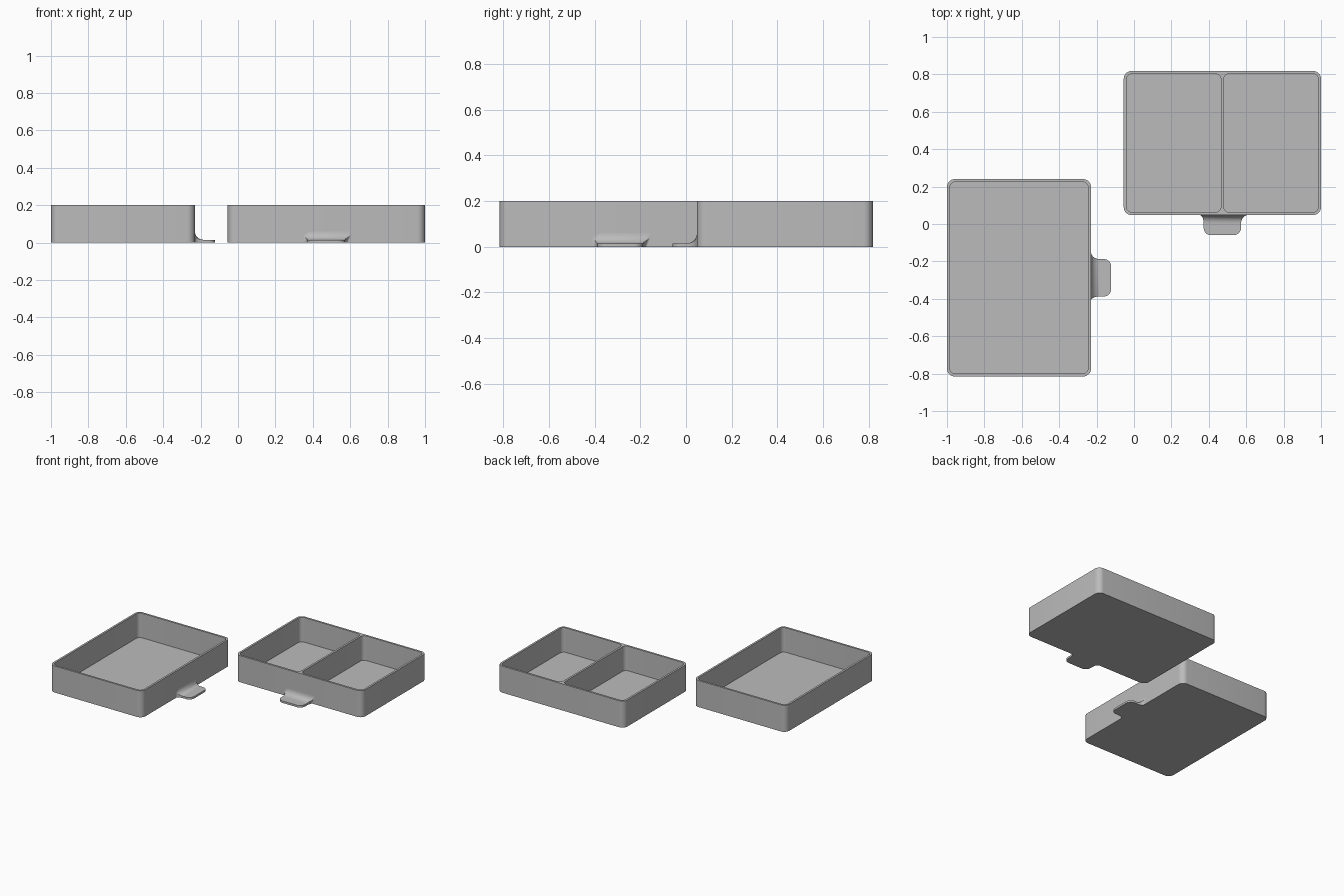
import bpy, bmesh
from math import sin, cos, pi, sqrt
from mathutils import Matrix, Vector

cube = bpy.data.objects.get("Cube")
if cube:
    bpy.data.objects.remove(cube)

grey = bpy.data.materials.new("plain grey")
grey.use_nodes = True
COLOUR = (0.5, 0.5, 0.5, 1)
grey.diffuse_color = COLOUR
grey.node_tree.nodes["Principled BSDF"].inputs["Base Color"].default_value = COLOUR

LENGTH, DEPTH, HEIGHT = 1.055, 0.77, 0.2
WALL, FLOOR = 0.015, 0.015


def finish(bm, name, place):
    bmesh.ops.recalc_face_normals(bm, faces=bm.faces)
    mesh = bpy.data.meshes.new(name)
    bm.to_mesh(mesh)
    bm.free()
    mesh.materials.append(grey)
    ob = bpy.data.objects.new(name, mesh)
    ob.matrix_world = place
    bpy.context.collection.objects.link(ob)
    bpy.ops.object.select_all(action="DESELECT")
    ob.select_set(True)
    bpy.context.view_layer.objects.active = ob
    bpy.ops.object.shade_smooth_by_angle(angle=pi / 6)


def rounded_loop(bm, x0, x1, y0, y1, r, z, steps=8):
    """Ring of vertices around a rectangle with rounded corners."""
    corners = [(x1 - r, y1 - r), (x0 + r, y1 - r), (x0 + r, y0 + r), (x1 - r, y0 + r)]
    ring = []
    for i, (cx, cy) in enumerate(corners):
        for s in range(steps + 1):
            a = (i + s / steps) * pi / 2
            ring.append(bm.verts.new((cx + r * cos(a), cy + r * sin(a), z)))
    return ring


def bridge(bm, low, high):
    for i in range(len(low)):
        j = (i + 1) % len(low)
        bm.faces.new((low[i], low[j], high[j], high[i]))


def ring_edges(bm, ring):
    return [bm.edges.get((ring[i - 1], ring[i])) for i in range(len(ring))]


def tray(name, place, compartments):
    """Box with rounded corners and one or more open compartments side by side."""
    bm = bmesh.new()
    hx, hy = LENGTH / 2, DEPTH / 2
    outer = [rounded_loop(bm, -hx, hx, -hy, hy, 0.042, z) for z in (0, HEIGHT)]
    bridge(bm, *outer)
    bm.faces.new(outer[0])
    rim = ring_edges(bm, outer[1])
    width = (LENGTH - WALL * (compartments + 1)) / compartments
    for i in range(compartments):
        x0 = -hx + WALL + i * (width + WALL)
        inner = [rounded_loop(bm, x0, x0 + width, -hy + WALL, hy - WALL, 0.03, z)
                 for z in (FLOOR, HEIGHT)]
        bridge(bm, *inner)
        bm.faces.new(inner[0])
        rim += ring_edges(bm, inner[1])
    # Flat rim between the outer wall and the compartments
    bmesh.ops.triangle_fill(bm, edges=rim, use_beauty=True, normal=(0, 0, 1))
    finish(bm, name, place)


def pull_tab(name, place):
    """Thin tab with rounded tip, swept up and out into the wall by a fillet."""
    bm = bmesh.new()
    reach, half, thick, fillet, tip = 0.108, 0.1, 0.015, 0.045, 0.04
    stops = [fillet * (1 - cos(i * pi / 16)) for i in range(9)]
    stops += [reach - tip + tip * sin(i * pi / 16) for i in range(9)]
    rings = []
    for d in stops:
        k = max(0, 1 - d / fillet)
        rise = fillet * (1 - sqrt(1 - k * k))
        t = max(0, d - reach + tip) / tip
        trim = tip * (1 - sqrt(max(0, 1 - t * t)))
        left = -half - rise * 0.5 + trim
        right = half + rise * 0.85 - trim
        y = -DEPTH / 2 - d
        rings.append([bm.verts.new(p) for p in (
            (left, y, 0), (right - rise * 0.5, y, 0),
            (right, y, thick + rise * 0.7), (right - rise * 0.3, y, thick + rise),
            (left + rise * 0.7, y, thick + rise), (left, y, thick + rise * 0.6))])
    for a, b in zip(rings, rings[1:]):
        bridge(bm, a, b)
    bm.faces.new(rings[0])
    bm.faces.new(rings[-1])
    bmesh.ops.remove_doubles(bm, verts=bm.verts, dist=0.0001)
    finish(bm, name, place)


# Two trays, one turned a quarter
divided = Matrix.Translation(Vector((0.4725, 0.433, 0)))
single = Matrix.Translation(Vector((-0.615, -0.2875, 0))) @ Matrix.Rotation(pi / 2, 4, "Z")
for label, place, count in (("divided", divided, 2), ("open", single, 1)):
    tray(label + "_tray", place, count)
    pull_tab(label + "_tray_pull_tab", place)
